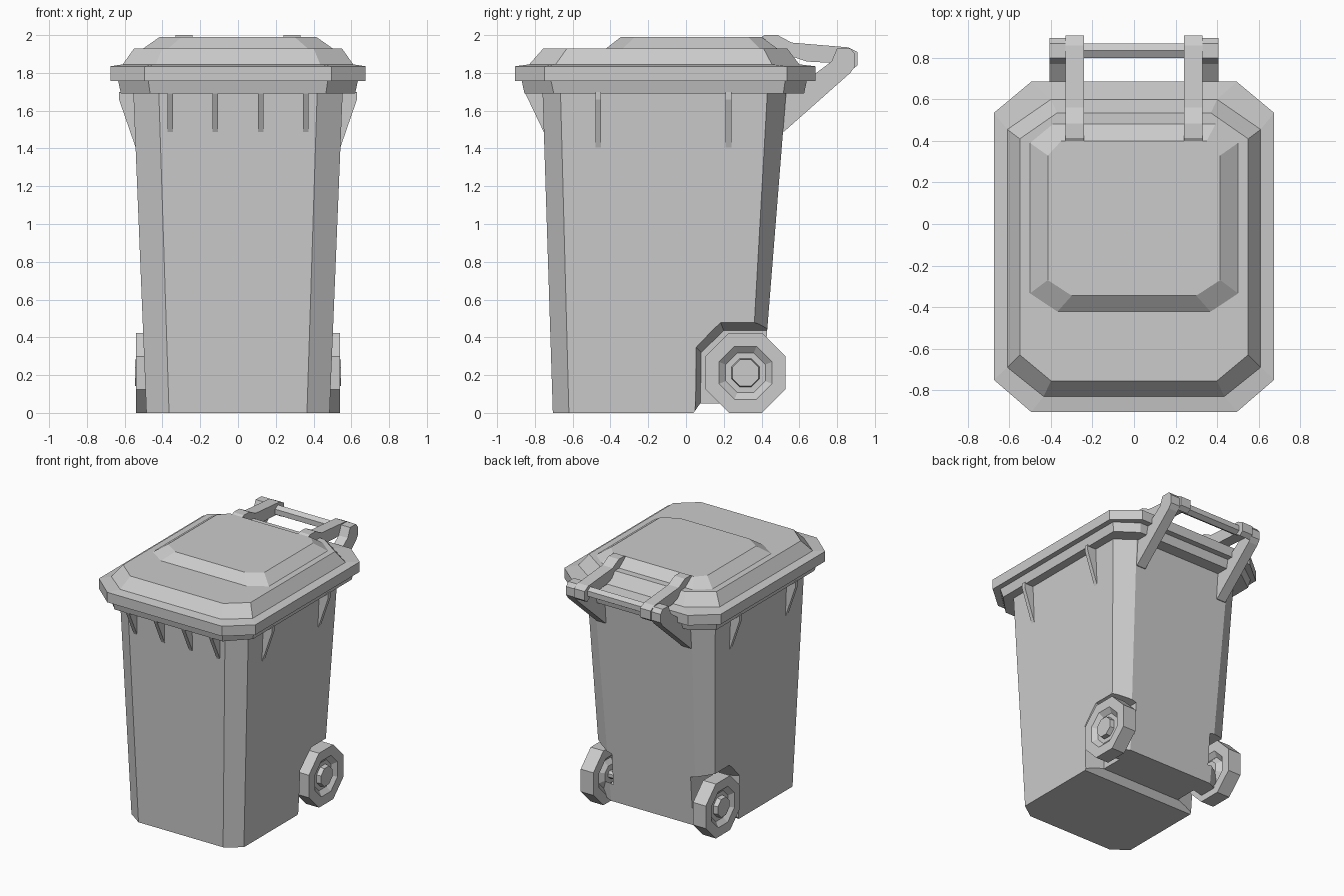
import bpy, bmesh, math

if "Cube" in bpy.data.objects:
    bpy.data.objects.remove(bpy.data.objects["Cube"])


def finish(bm, name):
    bmesh.ops.remove_doubles(bm, verts=bm.verts, dist=1e-5)
    bmesh.ops.recalc_face_normals(bm, faces=bm.faces)
    me = bpy.data.meshes.new(name)
    bm.to_mesh(me)
    bm.free()
    ob = bpy.data.objects.new(name, me)
    bpy.context.collection.objects.link(ob)
    return ob


def loft(name, rings):
    """Skin equal-length rings of points and cap both ends."""
    bm = bmesh.new()
    vs = [[bm.verts.new(p) for p in r] for r in rings]
    n = len(vs[0])
    for a, b in zip(vs, vs[1:]):
        for i in range(n):
            j = (i + 1) % n
            bm.faces.new((a[i], a[j], b[j], b[i]))
    bm.faces.new(vs[0])
    bm.faces.new(vs[-1])
    return finish(bm, name)


def octagon(z, hx, fx, bx, y0, y1, y2, y3):
    """Chamfered rectangle: half width, flat half widths front/back, y stops."""
    return [(-fx, y0, z), (fx, y0, z), (hx, y1, z), (hx, y2, z),
            (bx, y3, z), (-bx, y3, z), (-hx, y2, z), (-hx, y1, z)]


def plate(name, profile, x0, x1):
    """Extrude a (y, z) profile along x."""
    return loft(name, [[(x, y, z) for y, z in profile] for x in (x0, x1)])


def lathe_x(name, profile, cy, cz, n=8):
    """Revolve (x, flat-to-centre radius) points about an x axis."""
    k = 1 / math.cos(math.pi / n)
    rings = []
    for x, r in profile:
        angles = [math.tau * (i + .5) / n for i in range(n)]
        rings.append([(x, cy + r * k * math.cos(a), cz + r * k * math.sin(a))
                      for a in angles])
    return loft(name, rings)


def cut(ob, cutter):
    cutter.hide_render = True
    m = ob.modifiers.new("cut", 'BOOLEAN')
    m.operation = 'DIFFERENCE'
    m.solver = 'EXACT'
    m.object = cutter
    bpy.context.view_layer.objects.active = ob
    bpy.ops.object.modifier_apply(modifier=m.name)
    bpy.data.objects.remove(cutter)


# Tapered bin body
body = loft("bin_body", [
    octagon(0, .485, .365, .365, -.705, -.62, .335, .395),
    octagon(1.72, .555, .42, .42, -.76, -.665, .432, .532)])

# Raised rear floor and flared wheel arches
cut(body, plate("floor_cutter",
                [(.005, -.05), (.075, .05), (.7, .05), (.7, -.05)], -.8, .8))
arch_in = [(.075, -.1), (.08, .32), (.2, .435), (.7, .435)]
arch_out = [(.01, -.1), (.03, .37), (.17, .515), (.7, .515)]
for s in (-1, 1):
    cut(body, loft("arch_cutter", [[(s * .34, y, z) for y, z in arch_in],
                                   [(s * .64, y, z) for y, z in arch_out]]))

# Rim under the lid
loft("body_rim", [
    octagon(1.69, .62, .465, .465, -.855, -.70, .515, .625),
    octagon(1.76, .635, .475, .475, -.87, -.715, .525, .64)])

# Lid with stepped edge
loft("lid", [
    octagon(1.757, .675, .495, .495, -.905, -.75, .535, .685),
    octagon(1.835, .675, .495, .495, -.905, -.75, .535, .685),
    octagon(1.845, .61, .435, .40, -.83, -.69, .455, .60),
    octagon(1.93, .55, .40, .37, -.755, -.63, .41, .535)])

# Raised centre panel of the lid
loft("lid_panel", [
    octagon(1.92, .515, .38, .40, -.435, -.345, .40, .495),
    octagon(1.99, .415, .30, .35, -.345, -.27, .33, .40)])

# Ribs under the rim, front and sides
for x in (-.358, -.12, .12, .358):
    plate("front_rib", [(-.74, 1.485), (-.752, 1.485), (-.85, 1.69), (-.74, 1.69)],
          x - .015, x + .015)
for s in (-1, 1):
    for y in (-.465, .225):
        pts = [(.53, 1.405), (.542, 1.405), (.63, 1.66), (.63, 1.70), (.53, 1.70)]
        loft("side_rib", [[(s * px, yy, z) for px, z in pts]
                          for yy in (y - .015, y + .015)])

# Handle brackets and lid hinge arms
bracket = [(.50, 1.49), (.52, 1.49), (.87, 1.80), (.895, 1.835), (.895, 1.90),
           (.87, 1.93), (.80, 1.93), (.77, 1.86), (.63, 1.755), (.50, 1.70)]
arm = [(.40, 1.92), (.40, 1.99), (.415, 2.0), (.485, 2.0), (.56, 1.96),
       (.86, 1.935), (.908, 1.91), (.908, 1.84), (.875, 1.815), (.83, 1.85),
       (.64, 1.86), (.52, 1.90)]
for s in (-1, 1):
    plate("handle_bracket", bracket, s * .33, s * .408)
    plate("hinge_arm", arm, s * .24, s * .33)

# Handle bar
lathe_x("handle_bar", [(-.26, .035), (.26, .035)], .835, 1.88, 6)

# Wheels and axle
wheel = [(.43, .05), (.43, .07), (.46, .105), (.43, .14), (.43, .212), (.54, .212),
         (.54, .14), (.51, .105), (.51, .075), (.545, .07), (.545, .05)]
for s in (-1, 1):
    lathe_x("wheel", [(s * x, r) for x, r in wheel], .315, .212)
lathe_x("axle", [(-.45, .03), (.45, .03)], .315, .212)
